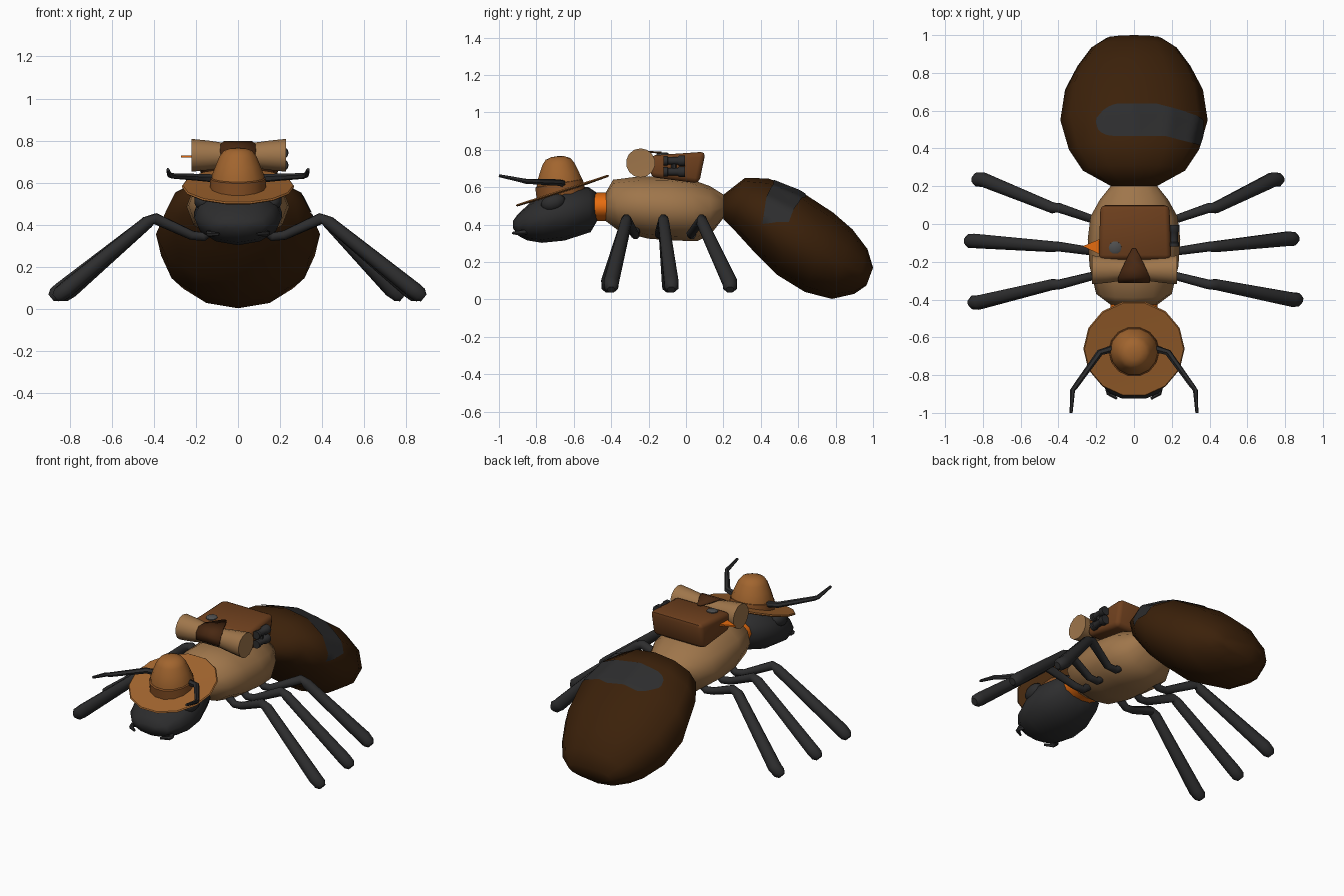
import bpy, bmesh, math
from mathutils import Vector, Matrix
from mathutils.bvhtree import BVHTree

if "Cube" in bpy.data.objects:
    bpy.data.objects.remove(bpy.data.objects["Cube"])


def material(name, rgb):
    m = bpy.data.materials.new(name)
    m.diffuse_color = (*rgb, 1)
    m.use_nodes = True
    m.node_tree.nodes["Principled BSDF"].inputs["Base Color"].default_value = m.diffuse_color
    return m


GREY = material("charcoal", (.026, .026, .027))
BROWN = material("dark brown", (.044, .015, .003))
TAN = material("tan", (.345, .18, .07))
HAT = material("hat brown", (.36, .13, .028))
BAND = material("band brown", (.24, .08, .018))
PACK = material("pack brown", (.16, .052, .013))
STRAP = material("strap brown", (.065, .021, .006))
ORANGE = material("orange", (.85, .16, .005))
METAL = material("metal grey", (.08, .08, .08))


def finish(name, bm, mat, angle=40):
    bmesh.ops.remove_doubles(bm, verts=bm.verts, dist=1e-5)
    bmesh.ops.recalc_face_normals(bm, faces=bm.faces)
    me = bpy.data.meshes.new(name)
    bm.to_mesh(me)
    bm.free()
    me.materials.append(mat)
    me.shade_smooth()
    me.set_sharp_from_angle(angle=math.radians(angle))
    ob = bpy.data.objects.new(name, me)
    bpy.context.collection.objects.link(ob)
    return ob


def skin(name, rings, mat, caps=True, angle=40):
    """Join a list of closed rings of points into one skin."""
    bm = bmesh.new()
    vs = [[bm.verts.new(p) for p in r] for r in rings]
    n = len(vs[0])
    for a, b in zip(vs, vs[1:]):
        for i in range(n):
            j = (i + 1) % n
            bm.faces.new((a[i], a[j], b[j], b[i]))
    if caps:
        bm.faces.new(vs[0])
        bm.faces.new(vs[-1])
    return finish(name, bm, mat, angle)


def body(name, rows, mat, n=12):
    """Rows: top y, top z, bottom y, bottom z, half width."""
    rings = []
    for ty, tz, by, bz, w in rows:
        ring = []
        for i in range(n):
            t = math.tau * i / n
            k = (1 + math.cos(t)) / 2
            ring.append((w * math.sin(t), by + (ty - by) * k, bz + (tz - bz) * k))
        rings.append(ring)
    return skin(name, rings, mat, angle=60)


def tube(name, pts, radii, mat, n=8):
    pts = [Vector(p) for p in pts]
    rings = []
    for i, (p, r) in enumerate(zip(pts, radii)):
        d = (pts[min(i + 1, len(pts) - 1)] - pts[max(i - 1, 0)]).normalized()
        u = d.cross(Vector((.13, .3, 1))).normalized()
        v = d.cross(u)
        rings.append([p + r * (u * math.cos(math.tau * k / n) + v * math.sin(math.tau * k / n))
                      for k in range(n)])
    return skin(name, rings, mat, angle=50)


def lathe(name, profile, mat, mtx, n=14, angle=40):
    rings = [[mtx @ Vector((r * math.cos(math.tau * k / n), r * math.sin(math.tau * k / n), z))
              for k in range(n)] for r, z in profile]
    return skin(name, rings, mat, False, angle)


def place(loc, rx=0, ry=0):
    return (Matrix.Translation(loc) @ Matrix.Rotation(math.radians(ry), 4, 'Y')
            @ Matrix.Rotation(math.radians(rx), 4, 'X'))


# Body sections
abdomen = body("abdomen", [
    (.20, .56, .20, .43, .12), (.315, .65, .25, .38, .27), (.44, .647, .35, .27, .345),
    (.61, .58, .49, .13, .39), (.786, .465, .636, .04, .365), (.89, .375, .78, .003, .30),
    (.97, .27, .90, .03, .225), (1.0, .17, .965, .075, .15)], BROWN)
body("thorax", [
    (-.43, .57, -.43, .42, .12), (-.39, .64, -.35, .36, .20), (-.25, .658, -.2, .325, .235),
    (-.1, .658, -.06, .315, .245), (.02, .645, .06, .312, .23), (.13, .605, .13, .345, .18),
    (.21, .555, .2, .435, .12)], TAN)
body("neck_scarf", [(-.49, .572, -.49, .42, .125), (-.42, .572, -.42, .42, .125)], ORANGE)
body("head", [
    (-.475, .57, -.475, .42, .10), (-.52, .60, -.51, .36, .165), (-.65, .60, -.65, .315, .21),
    (-.75, .565, -.77, .303, .208), (-.83, .52, -.85, .316, .18), (-.90, .455, -.895, .34, .13),
    (-.925, .42, -.925, .38, .06)], GREY)

# Painted saddle patch wrapped over the abdomen
src = bmesh.new()
src.from_mesh(abdomen.data)
tree = BVHTree.FromBMesh(src)
src.free()
bm = bmesh.new()
rows = []
for s in range(31):
    a = math.radians(-41 + s * 4)
    u = s / 30
    half = .085 * math.sqrt(max(.02, 1 - (1 - min(1, u * 6)) ** 2))
    if u > .8:
        half *= 1 - .9 * (u - .8)
    mid = .55 if u < .6 else .55 - .07 * (u - .6) / .4
    d = Vector((math.sin(a), 0, math.cos(a)))
    row = []
    for k in range(7):
        y = mid + half * (k / 3 - 1)
        hit = tree.ray_cast(Vector((0, y, .34)) + d, -d)
        row.append(bm.verts.new(hit[0] + hit[1] * .005))
    rows.append(row)
for a, b in zip(rows, rows[1:]):
    for k in range(6):
        bm.faces.new((a[k], a[k + 1], b[k + 1], b[k]))
patch = finish("abdomen_patch", bm, GREY, 60)
if sum(p.normal.z for p in patch.data.polygons) < 0:
    patch.data.flip_normals()

# Legs: hip y, knee y, then foot x, y for left and right
for name, hip, knee, feet in (
        ("front", -.27, -.32, ((.85, -.415), (.865, -.40))),
        ("middle", -.14, -.12, ((.87, -.09), (.845, -.078))),
        ("back", .03, .085, ((.83, .235), (.765, .235)))):
    for side, s, (fx, fy) in (("left", -1, feet[0]), ("right", 1, feet[1])):
        tube(f"{name}_leg_{side}", [
            (s * .12, hip, .38), (s * .165, hip, .343), (s * .22, hip - .005, .35),
            (s * .395, knee, .43), (s * .43, knee, .413),
            (s * (fx - .03), fy, .09), (s * fx, fy, .067), (s * (fx + .018), fy, .052)],
            [.025, .023, .023, .027, .031, .041, .039, .022], GREY)

# Antennae, mandibles and eyes
for side, s in (("left", -1), ("right", 1)):
    tube(f"antenna_{side}", [
        (s * .11, -.66, .62), (s * .18, -.68, .625), (s * .31, -.86, .632),
        (s * .325, -.88, .637), (s * .333, -1.0, .662)], [.02, .018, .014, .013, .008], GREY, 6)
    tube(f"mandible_{side}", [
        (s * .11, -.84, .37), (s * .14, -.875, .358), (s * .135, -.895, .355),
        (s * .09, -.925, .355)], [.018, .015, .013, .007], GREY, 6)
    bm = bmesh.new()
    bmesh.ops.create_uvsphere(bm, u_segments=10, v_segments=7, radius=1)
    bm.transform(Matrix.Translation((s * .168, -.71, .518)) @ Matrix.Rotation(.3, 4, 'X')
                 @ Matrix.Diagonal((.042, .068, .045, 1)))
    finish(f"eye_{side}", bm, GREY, 60)

# Hat
lathe("hat_brim", [(0, .004), (.13, .004), (.262, .008), (.268, .002), (.262, -.004),
                   (.13, -.008), (0, -.008)], HAT, place((0, -.66, .58), 18), 14)
lathe("hat_crown", [(.13, -.05), (.126, .05), (.107, .10), (.088, .145), (.068, .172),
                    (.035, .184), (0, .187)], HAT, place((0, -.672, .58), 4), 14, 60)
lathe("hat_band", [(.128, -.03), (.136, -.03), (.132, .04), (.122, .045)], BAND,
      place((0, -.672, .58), 10), 14)

# Backpack with rounded edges, rear face leaning outward at the top
bm = bmesh.new()
bmesh.ops.create_cube(bm, size=1)
for v in bm.verts:
    top, rear = v.co.z > 0, v.co.y > 0
    v.co = (v.co.x * (.365 if rear else .385) + .005, (.105 if top else .07) if rear else -.19,
            (.79 if rear else .77) if top else (.62 if rear else .655))
bmesh.ops.bevel(bm, geom=bm.edges[:], offset=.026, segments=2, profile=.5, affect='EDGES')
finish("backpack", bm, PACK, 50)

# Bedroll with flared ends
lathe("bedroll", [(0, -.215), (.072, -.222), (.078, -.222), (.07, -.14), (.058, -.06), (.058, .06),
                  (.07, .15), (.078, .228), (.072, .228), (0, .222)],
      TAN, place((0, -.243, .73), 0, 90), 14, 50)

# Tapered flap strapped over the bedroll
bm = bmesh.new()
path = [(.010, -.13, .785), (.04, -.185, .788), (.065, -.24, .794), (.083, -.28, .78),
        (.085, -.303, .75), (.08, -.307, .71)]
pairs = [[bm.verts.new((s * w, y, z)) for s in (-1, 1)] for w, y, z in path]
for a, b in zip(pairs, pairs[1:]):
    bm.faces.new((a[0], b[0], b[1], a[1]))
flap = finish("bedroll_flap", bm, STRAP, 40)
mod = flap.modifiers.new("thickness", 'SOLIDIFY')
mod.thickness = .01
mod.offset = 0

# Field glasses hung on the right of the pack
for label, z in (("upper", .742), ("lower", .683)):
    lathe(f"field_glass_{label}", [(0, -.06), (.029, -.06), (.029, -.03), (.021, -.02), (.021, .03),
                                   (.026, .035), (.026, .055), (0, .055)],
          GREY, place((.212, -.065, z), 90), 10)
tube("field_glass_bridge", [(.21, -.065, .67), (.21, -.065, .75)], [.014, .014], GREY, 6)

# Orange pennant on the left and round metal badge on top
skin("pennant", [[(-.17, -.165, z), (-.17, -.075, z), (-.272, -.118, z)] for z in (.720, .729)],
     ORANGE)
lathe("pack_badge", [(0, .008), (.024, .008), (.034, .003), (.034, -.004)], METAL,
      place((-.1, -.125, .777), 4), 10)
